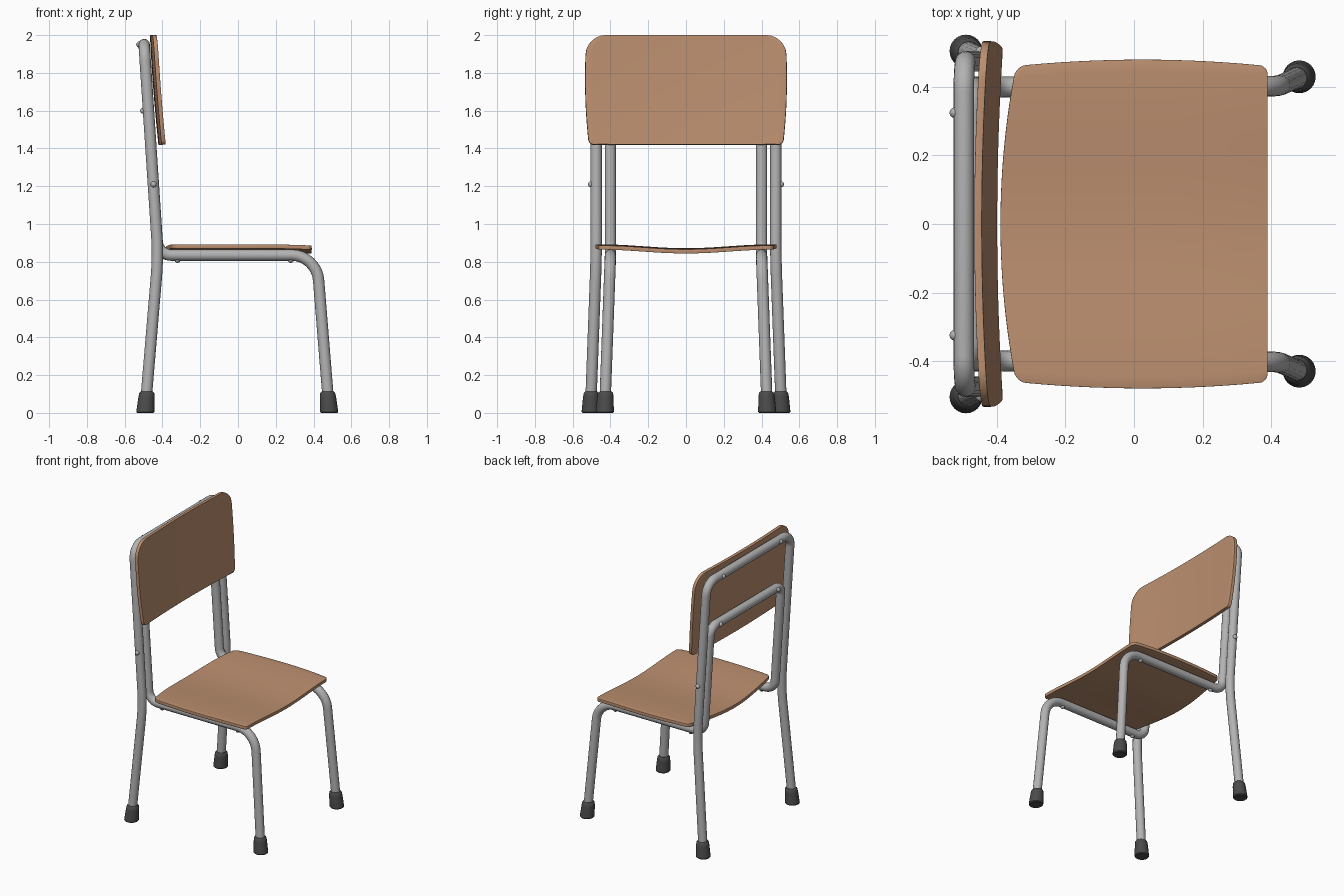
import bpy, bmesh, math
from mathutils import Vector

if "Cube" in bpy.data.objects:
    bpy.data.objects.remove(bpy.data.objects["Cube"])


def material(name, color):
    m = bpy.data.materials.new(name)
    m.diffuse_color = color
    m.use_nodes = True
    m.node_tree.nodes["Principled BSDF"].inputs["Base Color"].default_value = m.diffuse_color
    return m


WOOD = material("wood", (0.50, 0.275, 0.16, 1))
RUBBER = material("rubber", (0.07, 0.07, 0.07, 1))
STEEL = material("steel", (0.45, 0.45, 0.45, 1))


def finish(obj, mat, angle=40):
    bpy.ops.object.select_all(action='DESELECT')
    obj.select_set(True)
    bpy.context.view_layer.objects.active = obj
    obj.data.materials.clear()
    obj.data.materials.append(mat)
    bpy.ops.object.shade_smooth_by_angle(angle=math.radians(angle))


def mesh_object(name, bm):
    bmesh.ops.recalc_face_normals(bm, faces=bm.faces)
    me = bpy.data.meshes.new(name)
    bm.to_mesh(me)
    bm.free()
    obj = bpy.data.objects.new(name, me)
    bpy.context.collection.objects.link(obj)
    return obj


def tube(name, half, radius=0.03):
    """Bent tube: half path of (x, y, z, bend length), mirrored across y."""
    full = half + [(x, -y, z, t) for x, y, z, t in reversed(half)]
    pts = [Vector(p[:3]) for p in full]
    path = [pts[0]]
    for i in range(1, len(pts) - 1):
        p, t = pts[i], full[i][3]
        a = p + (pts[i - 1] - p).normalized() * t
        d = p + (pts[i + 1] - p).normalized() * t
        b, c = a.lerp(p, 0.55), d.lerp(p, 0.55)
        for k in range(9):
            f = k / 8
            path.append(a * (1 - f)**3 + b * 3 * f * (1 - f)**2
                        + c * 3 * f * f * (1 - f) + d * f**3)
    path.append(pts[-1])
    cu = bpy.data.curves.new(name, 'CURVE')
    cu.dimensions = '3D'
    cu.bevel_depth = radius
    cu.bevel_resolution = 6
    cu.use_fill_caps = True
    sp = cu.splines.new('POLY')
    sp.points.add(len(path) - 1)
    for q, p in zip(sp.points, path):
        q.co = (*p, 1)
    obj = bpy.data.objects.new(name, cu)
    bpy.context.collection.objects.link(obj)
    bpy.ops.object.select_all(action='DESELECT')
    obj.select_set(True)
    bpy.context.view_layer.objects.active = obj
    bpy.ops.object.convert(target='MESH')
    finish(bpy.context.object, STEEL)


def panel(name, length, width, r0, r1, place, thick=0.022, cols=28):
    """Moulded plywood sheet with rounded corners; place(s, y) gives the bent surface."""
    arc = [math.radians(15 * k) for k in range(7)]
    rows = [(r0 * (1 - math.cos(a)), r0 * (1 - math.sin(a))) for a in arc]
    rows += [(r0 + (length - r0 - r1) * k / 14, 0) for k in range(1, 14)]
    rows += [(length - r1 * (1 - math.cos(a)), r1 * (1 - math.sin(a))) for a in reversed(arc)]
    bm = bmesh.new()
    grid = []
    for s, inset in rows:
        w = width(s) - inset
        grid.append([bm.verts.new(place(s, w * (2 * j / cols - 1))) for j in range(cols + 1)])
    for a, b in zip(grid, grid[1:]):
        for j in range(cols):
            bm.faces.new((a[j], a[j + 1], b[j + 1], b[j]))
    obj = mesh_object(name, bm)
    so = obj.modifiers.new("thickness", 'SOLIDIFY')
    so.thickness, so.offset = thick, 0
    be = obj.modifiers.new("soft edge", 'BEVEL')
    be.width, be.segments = 0.006, 2
    be.limit_method, be.angle_limit = 'ANGLE', math.radians(50)
    finish(obj, WOOD)


def foot(name, x, y, dx, dy, n=24):
    """Rubber cap, lathed and sheared along the leg."""
    bm = bmesh.new()
    prev = None
    for z, r in ((0, 0.043), (0.006, 0.048), (0.085, 0.043), (0.105, 0.040), (0.113, 0.032)):
        ring = [bm.verts.new((x + dx * z + r * math.cos(math.tau * k / n),
                              y + dy * z + r * math.sin(math.tau * k / n), z)) for k in range(n)]
        if prev:
            for k in range(n):
                bm.faces.new((prev[k], prev[(k + 1) % n], ring[(k + 1) % n], ring[k]))
        else:
            bm.faces.new(ring)
        prev = ring
    bm.faces.new(prev)
    finish(mesh_object(name, bm), RUBBER)


def screw(name, loc):
    bpy.ops.mesh.primitive_uv_sphere_add(segments=12, ring_count=8, radius=0.016, location=loc)
    bpy.context.object.name = name
    finish(bpy.context.object, STEEL)


# Steel frames: outer rear frame, inner frame with front legs and seat rails
tube("rear_frame", [(-0.491, -0.505, 0.02, 0), (-0.423, -0.475, 0.83, 0.1),
                    (-0.497, -0.475, 1.95, 0.09)])
tube("front_frame", [(0.482, -0.43, 0.02, 0), (0.416, -0.40, 0.835, 0.13),
                     (-0.423, -0.40, 0.835, 0.07), (-0.474, -0.40, 1.6, 0.06)])

# Seat: bowed rear edge, shallow dip along the middle
panel("seat", 0.78, lambda s: 0.48 - 0.016 * ((s - 0.39) / 0.36)**2, 0.03, 0.025,
      lambda s, y: (s - 0.39 + 0.045 * (y / 0.46)**2 * (1 - s / 0.78), y,
                    0.881 - 0.01 * (1 + math.cos(math.pi * min(1, abs(y) / 0.45)))
                    - 0.006 * max(0, (s - 0.5) / 0.28)**2))

# Backrest: leaning, wrapped forward at the sides and at the lower edge
def back_surface(s, y):
    t = s / 0.58
    return (-0.405 - 0.062 * t + 0.017 * t * t + 0.018 * ((y / 0.53)**2 - 0.3), y, 1.42 + s)


panel("backrest", 0.58, lambda s: 0.534 - 0.02 * ((s - 0.35) / 0.35)**2, 0.025, 0.10, back_surface)

# Feet and screws on both sides
for side, label in ((-1, "left"), (1, "right")):
    foot("rear_foot_" + label, -0.491, side * 0.505, 0.08, -side * 0.037)
    foot("front_foot_" + label, 0.483, side * 0.43, -0.08, -side * 0.037)
    screw("post_screw_" + label, (-0.447, side * 0.503, 1.21))
    screw("top_bar_screw_" + label, (-0.523, side * 0.325, 1.95))
    screw("lower_bar_screw_" + label, (-0.502, side * 0.325, 1.6))
    screw("rear_seat_screw_" + label, (-0.32, side * 0.40, 0.81))
    screw("front_seat_screw_" + label, (0.28, side * 0.40, 0.81))
